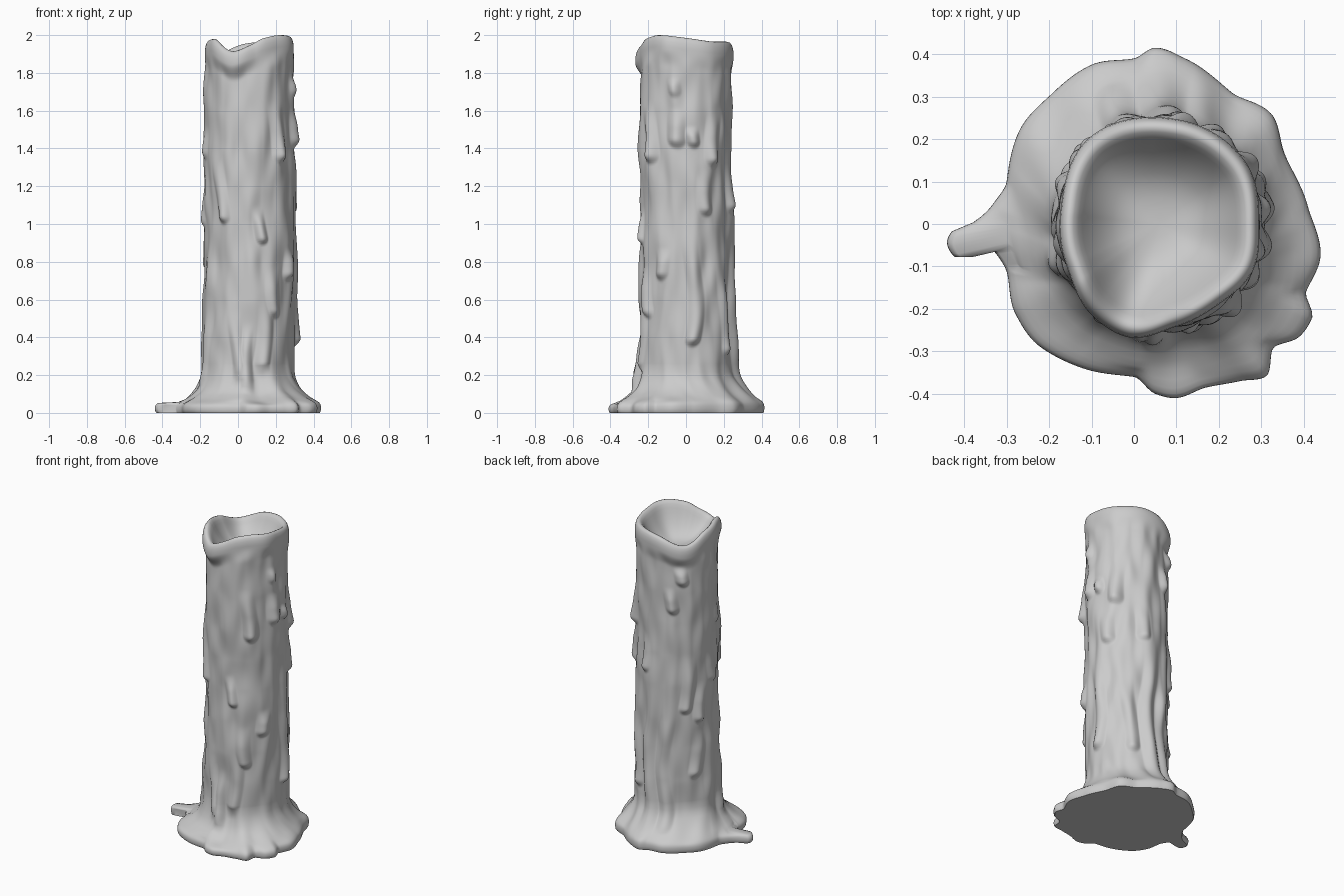
import bpy, bmesh, math
from mathutils import Vector, noise

if "Cube" in bpy.data.objects:
    bpy.data.objects.remove(bpy.data.objects["Cube"])

SEG, ROWS = 320, 150
CX = 0.06                        # candle axis
PUDDLE_C = Vector((0.06, 0.10))  # centre used to sweep the puddle outline


def periodic(points):
    """Smooth, overshoot-free periodic interpolation through (degrees, value)."""
    p = sorted(points)
    n = len(p)
    slope = []
    for i in range(n):
        (a0, v0), (a1, v1) = p[i], p[(i + 1) % n]
        slope.append((v1 - v0) / max((a1 - a0) % 360, 1e-4))
    tan = []
    for i in range(n):
        s0, s1 = slope[i - 1], slope[i]
        tan.append(2 * s0 * s1 / (s0 + s1) if s0 * s1 > 0 else 0)

    def f(a):
        a %= 360
        i = max((k for k in range(n) if p[k][0] <= a), default=n - 1)
        j = (i + 1) % n
        w = (p[j][0] - p[i][0]) % 360
        t = ((a - p[i][0]) % 360) / w
        return ((2*t**3 - 3*t**2 + 1) * p[i][1] + (t**3 - 2*t**2 + t) * w * tan[i]
                + (3*t**2 - 2*t**3) * p[j][1] + (t**3 - t**2) * w * tan[j])
    return f


def smooth(t):
    t = min(max(t, 0), 1)
    return t * t * (3 - 2 * t)


# Puddle outline seen from above, with the finger of wax on the left
OUTLINE = [(.437, -.09), (.405, -.16), (.42, -.22), (.39, -.265), (.33, -.29), (.31, -.36),
           (.25, -.37), (.17, -.385), (.10, -.41), (.05, -.40), (0, -.36), (-.12, -.34),
           (-.22, -.29), (-.28, -.21), (-.305, -.10), (-.335, -.058), (-.385, -.075),
           (-.42, -.08), (-.44, -.05), (-.425, -.012), (-.38, .003), (-.33, .05),
           (-.30, .10), (-.27, .22), (-.19, .31), (-.10, .375), (0, .39), (.05, .415),
           (.12, .39), (.23, .31), (.33, .25), (.35, .18), (.41, .04)]
polar = []
for q in OUTLINE:
    d = Vector(q) - PUDDLE_C
    polar.append((math.degrees(math.atan2(d.y, d.x)) % 360, d.length))
puddle_r = periodic(polar)

# Rim radius and rim height around the axis
rim_r = periodic([(0, .235), (37, .25), (61, .25), (81, .25), (127, .262), (173, .235),
                  (204, .24), (234, .268), (253, .277), (279, .245), (306, .235), (333, .246)])
rim_h = periodic([(0, 1.985), (45, 1.965), (70, 1.965), (95, 1.955), (135, 1.905), (175, 1.96),
                  (215, 1.98), (250, 1.915), (270, 1.945), (292, 1.985), (320, 2.0)])

# Drips: angle, top, bottom, half width, thickness
DRIPS = [(232, 1.40, 1.00, .045, .03), (284, 1.10, .89, .04, .028), (307, 1.66, 1.32, .055, .036),
         (352, 1.62, 1.40, .06, .034), (256, .56, .18, .045, .032), (270, .48, .15, .04, .03),
         (287, .62, .22, .05, .03), (305, .78, .50, .05, .026), (325, .88, .70, .05, .03),
         (348, 1.78, 1.67, .045, .014), (10, 1.52, 1.40, .045, .028), (40, 1.62, 1.30, .055, .034),
         (28, 1.30, 1.04, .05, .03), (8, .98, .35, .05, .034), (70, 1.32, 1.06, .05, .026),
         (84, 1.10, .02, .06, .045), (130, 1.78, 1.64, .05, .028), (118, 1.64, 1.46, .05, .026),
         (138, 1.22, .82, .05, .03), (108, .95, .08, .05, .032), (152, .72, .40, .055, .028),
         (162, 1.02, .75, .05, .026), (198, 1.52, 1.34, .05, .018), (184, 1.22, .98, .05, .018),
         (205, .62, .15, .05, .024), (55, .90, .30, .05, .026)]


def body_radius(a, z):
    """Candle wall: uneven column plus drips that swell towards their lower end."""
    rad = math.radians(a)
    c, s = math.cos(rad), math.sin(rad)
    r = .237 + .007 * (1 - z / 2)
    r += .012 * noise.noise((c * 1.6, s * 1.6, z * 1.8))
    r += .014 * noise.noise((c * 3.5 + 7, s * 3.5, z * 5))
    bump = 0
    for i, (da, top, bot, w, h) in enumerate(DRIPS):
        if z < bot - .01 or z > top + .02:
            continue
        u = min(max((z - bot) / (top - bot), 0), 1)
        wob = 5 * math.sin(z * 8 + i * 1.7)
        d = ((a - da - wob + 180) % 360 - 180) * .0043
        dz = max(bot + w * .9 - z, 0)
        q = (d * d + dz * dz) / (w * w)
        if q < 1:
            # soft flank, bead at the end, fading out upwards
            ridge = (.55 + .45 * math.exp(-(u * (top - bot) / .1) ** 2)) * smooth((1 - u) * 2)
            bump = max(bump, 1.1 * h * (1 - q) ** 1.8 * ridge)
    return r + bump


def wall_radius(a, z):
    """Column that rolls out into the folded rim near the top."""
    k = smooth((z - rim_h(a) + .16) / .09)
    return body_radius(a, z) * (1 - k) + rim_r(a) * k


def axis_point(a, r, z):
    t = math.radians(a)
    return (CX + r * math.cos(t), r * math.sin(t), z)


# Flare of the puddle: share of puddle outline, height
FLARE = [(.96, 0), (.985, .006), (1, .022), (.997, .036), (.98, .047), (.94, .057), (.87, .066),
         (.78, .076), (.67, .087), (.55, .101), (.42, .119), (.30, .139), (.18, .163),
         (.08, .188), (.025, .217), (0, .25)]
# Rounded rim and hollow: share of rim radius, drop below rim, blend to hollow floor
RIM = [(.99, .030, 0), (.97, .014, 0), (.94, .003, 0), (.90, 0, 0), (.86, .004, 0),
       (.81, .014, .03), (.77, .02, .12), (.72, .02, .27), (.66, .015, .45), (.58, .01, .63),
       (.48, 0, .80), (.37, 0, .91), (.25, 0, .97), (.12, 0, 1)]
FLOOR = 1.80

angles = [360 * i / SEG for i in range(SEG)]
# Softened outline for the upper puddle; the finger only reaches along the ground
capped = [min(puddle_r(a), .40) if 185 < a < 210 else puddle_r(a) for a in angles]
soft = [sum(capped[(i + k) % SEG] for k in range(-14, 15)) / 29 for i in range(SEG)]

rings = []
for f, z in FLARE:
    ring = []
    m = smooth((.92 - f) / .3)
    for i, a in enumerate(angles):
        pr = puddle_r(a) if f > .88 else capped[i] * (1 - m) + soft[i] * m
        t = math.radians(a)
        out = PUDDLE_C + pr * Vector((math.cos(t), math.sin(t)))
        b = Vector(axis_point(a, body_radius(a, z), z))
        lift = .025 * f * (1 - f) * 4 * noise.noise((out.x * 7, out.y * 7, 3))
        # the puddle lies flatter towards the front
        front = smooth(math.cos(math.radians(a - 260)))
        zz = z * (1 - .22 * front * min(1, f * 4)) + (lift if z > .04 else 0)
        ring.append((b.x + (out.x - b.x) * f, b.y + (out.y - b.y) * f, zz))
    rings.append(ring)
for k in range(1, ROWS + 1):
    ring = []
    for a in angles:
        z = .25 + (rim_h(a) - .05 - .25) * k / ROWS
        ring.append(axis_point(a, wall_radius(a, z), z))
    rings.append(ring)
for f, drop, w in RIM:
    ring = []
    for a in angles:
        z = (rim_h(a) - drop) * (1 - w) + FLOOR * w
        ring.append(axis_point(a, rim_r(a) * f, z))
    rings.append(ring)

# Skin the rings into one closed wax body
bm = bmesh.new()
loops = [[bm.verts.new(p) for p in ring] for ring in rings]
for lo, hi in zip(loops, loops[1:]):
    for i in range(SEG):
        j = (i + 1) % SEG
        bm.faces.new((lo[i], lo[j], hi[j], hi[i])).smooth = True
floor = bm.verts.new((CX, 0, FLOOR))
for i in range(SEG):
    bm.faces.new((floor, loops[-1][i], loops[-1][(i + 1) % SEG])).smooth = True
# Flat underside with a crisp edge
bm.faces.new(loops[0][::-1])
for i in range(SEG):
    bm.edges.get((loops[0][i], loops[0][(i + 1) % SEG])).smooth = False
bmesh.ops.recalc_face_normals(bm, faces=bm.faces)
mesh = bpy.data.meshes.new("melted_candle")
bm.to_mesh(mesh)
bm.free()
candle = bpy.data.objects.new("melted_candle", mesh)
bpy.context.collection.objects.link(candle)
